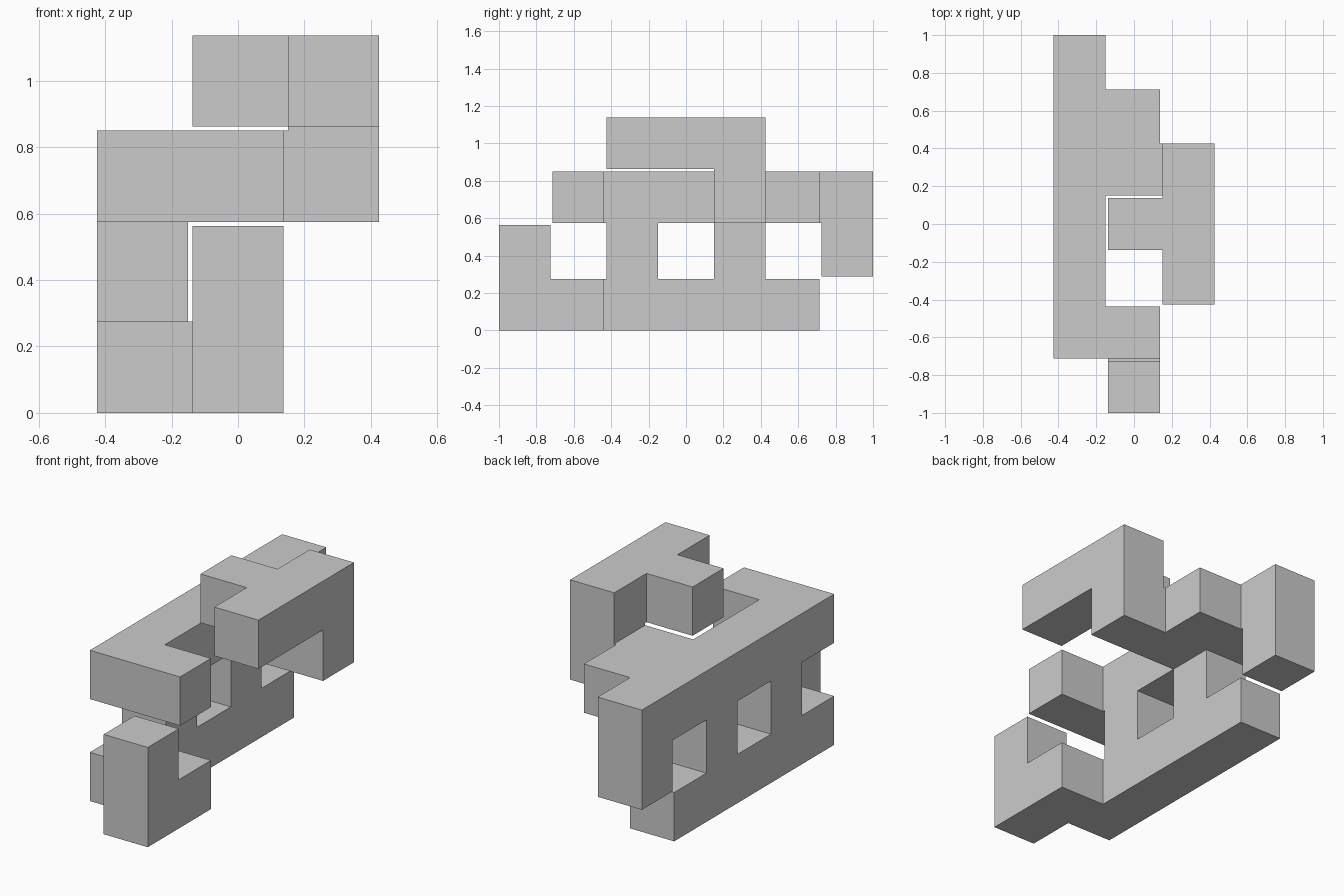
import bpy, bmesh, math
from itertools import product
from mathutils import Vector

if "Cube" in bpy.data.objects:
    bpy.data.objects.remove(bpy.data.objects["Cube"])

PITCH, GAP = 0.2875, 0.0125
DIMS = (3, 7, 4)
ORIGIN = (-0.425, -1.0, 0.0)

# Straight runs of unit cubes: first cell, last cell (inclusive), as x, y, z indices
runs = [
    ((0, 1, 0), (0, 5, 0)),   # base bar
    ((1, 0, 0), (1, 1, 0)),   # front foot
    ((1, 0, 1), (1, 0, 1)),   # front post
    ((0, 2, 1), (0, 2, 1)),   # wall column
    ((0, 4, 1), (0, 4, 1)),   # wall column
    ((0, 6, 1), (0, 6, 1)),   # hanging rear end
    ((0, 1, 2), (0, 6, 2)),   # upper bar
    ((1, 1, 2), (1, 1, 2)),   # front ledge
    ((1, 4, 2), (1, 5, 2)),   # rear ledge
    ((2, 4, 2), (2, 4, 2)),   # top riser
    ((2, 2, 3), (2, 4, 3)),   # top bar
    ((1, 3, 3), (1, 3, 3)),   # top stub
]
cells = set()
for a, b in runs:
    cells.update(product(*(range(p, q + 1) for p, q in zip(a, b))))


def solid(s):
    """Even slots are cubes, odd slots are the narrow joints between them."""
    return all(c in cells for c in product(
        *([v // 2] if v % 2 == 0 else [v // 2, v // 2 + 1] for v in s)))


def corner(s):
    return Vector([o + (v // 2) * PITCH + (v % 2) * (PITCH - GAP)
                   for o, v in zip(ORIGIN, s)])


# Outer skin of the joined cubes
bm = bmesh.new()
for s in product(*(range(2 * d - 1) for d in DIMS)):
    if not solid(s):
        continue
    for axis, side in product(range(3), (0, 1)):
        n = list(s)
        n[axis] += 2 * side - 1
        if solid(n):
            continue
        u, v = (axis + 1) % 3, (axis + 2) % 3
        quad = []
        for du, dv in ((0, 0), (1, 0), (1, 1), (0, 1)):
            c = list(s)
            c[axis] += side
            c[u] += du
            c[v] += dv
            quad.append(bm.verts.new(corner(c)))
        bm.faces.new(quad if side else quad[::-1])
bmesh.ops.remove_doubles(bm, verts=bm.verts[:], dist=0.001)
# Merge coplanar faces into clean flat sides
bmesh.ops.dissolve_limit(bm, angle_limit=math.radians(1),
                         verts=bm.verts[:], edges=bm.edges[:])

mesh = bpy.data.meshes.new("cube_puzzle_piece")
bm.to_mesh(mesh)
bm.free()
bpy.context.collection.objects.link(bpy.data.objects.new("cube_puzzle_piece", mesh))
